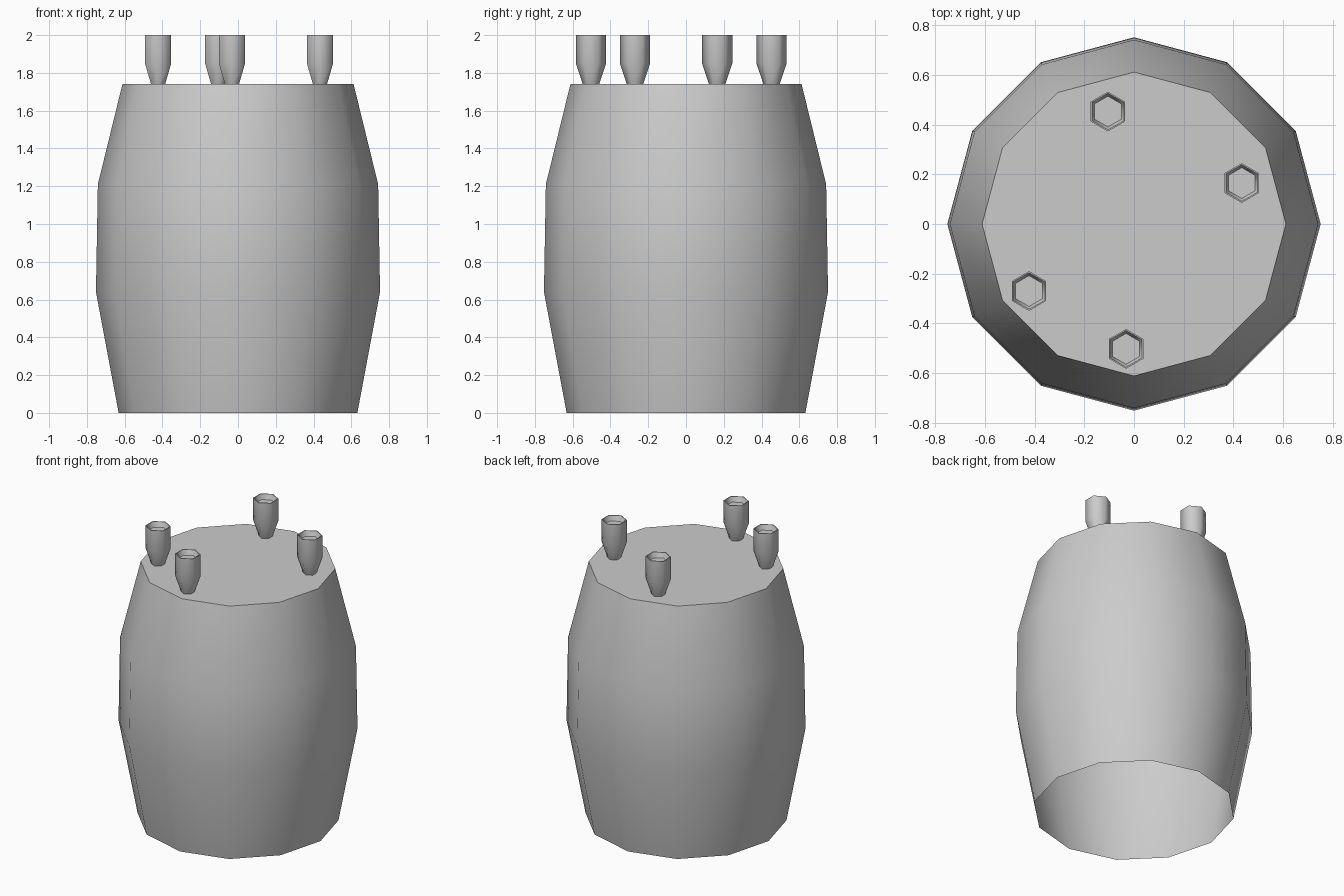
import bpy, bmesh
from math import sin, cos, pi, radians

if "Cube" in bpy.data.objects:
    bpy.data.objects.remove(bpy.data.objects["Cube"])


def lathe(name, profile, sides, start, loc, smooth, cap_end=False):
    """Revolve an (r, z) profile with few sides; optionally cap the last ring."""
    bm = bmesh.new()
    rings = []
    for r, z in profile:
        rings.append([bm.verts.new((r * cos(start + 2 * pi * i / sides),
                                    r * sin(start + 2 * pi * i / sides), z))
                      for i in range(sides)])
    for a, b in zip(rings, rings[1:]):
        for i in range(sides):
            j = (i + 1) % sides
            bm.faces.new((a[i], a[j], b[j], b[i]))
    if cap_end:
        bm.faces.new(rings[-1])
    mesh = bpy.data.meshes.new(name)
    bm.to_mesh(mesh)
    bm.free()
    ob = bpy.data.objects.new(name, mesh)
    ob.location = loc
    bpy.context.collection.objects.link(ob)
    bpy.ops.object.select_all(action='DESELECT')
    ob.select_set(True)
    bpy.context.view_layer.objects.active = ob
    bpy.ops.object.shade_smooth_by_angle(angle=radians(smooth))
    return ob


# Barrel body: closed lid, open underside
lathe("barrel", [(0.632, 0), (0.752, 0.64), (0.742, 1.21), (0.612, 1.74)],
      12, 0, (0, 0, 0), 35, cap_end=True)

# Small hexagonal cups standing on the lid, each with a shallow hollow
cup_profile = [(0.043, 0), (0.08, 0.11), (0.08, 0.26), (0.074, 0.26), (0.062, 0.225)]
for x, y in [(-0.105, 0.453), (0.434, 0.165), (-0.423, -0.27), (-0.032, -0.503)]:
    lathe("cup", cup_profile, 6, pi / 2, (x, y, 1.74), 62, cap_end=True)
